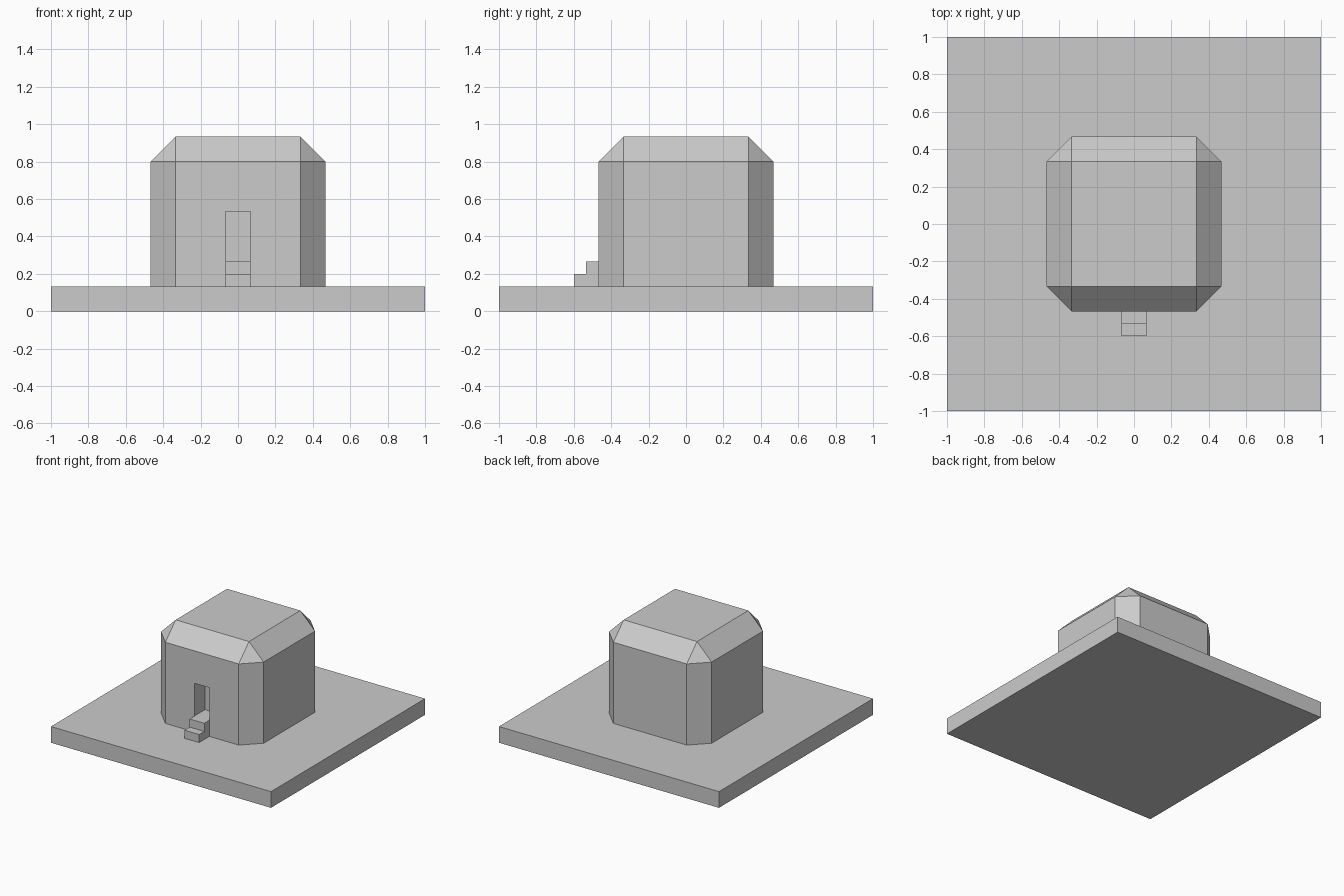
import bpy
import bmesh

cube = bpy.data.objects.get("Cube")
if cube:
    bpy.data.objects.remove(cube, do_unlink=True)

U = 1 / 15          # grid unit shared by all parts
WALL = 7 * U        # outer wall distance
INNER = 5 * U       # where the chamfers start
GROUND = 2 * U
DOOR = U            # half width of doorway and steps

stone = bpy.data.materials.new("light grey stone")
stone.use_nodes = True
grey = (0.6, 0.6, 0.6, 1)
stone.diffuse_color = grey
stone.node_tree.nodes["Principled BSDF"].inputs["Base Color"].default_value = grey


def make_object(name, bm):
    bmesh.ops.recalc_face_normals(bm, faces=bm.faces)
    mesh = bpy.data.meshes.new(name)
    bm.to_mesh(mesh)
    bm.free()
    mesh.materials.append(stone)
    obj = bpy.data.objects.new(name, mesh)
    bpy.context.collection.objects.link(obj)
    return obj


def box(name, low, high):
    bm = bmesh.new()
    bmesh.ops.create_cube(bm, size=1)
    for v in bm.verts:
        v.co = [h if c > 0 else l for c, l, h in zip(v.co, low, high)]
    return make_object(name, bm)


# Ground slab
box("ground_slab", (-1, -1, 0), (1, 1, GROUND))

# Chamfered building: octagonal walls closing to a square flat roof
bm = bmesh.new()
for sx in (-1, 1):
    for sy in (-1, 1):
        for z in (GROUND, 12 * U):
            bm.verts.new((sx * WALL, sy * INNER, z))
            bm.verts.new((sx * INNER, sy * WALL, z))
        bm.verts.new((sx * INNER, sy * INNER, 14 * U))
bmesh.ops.convex_hull(bm, input=bm.verts)
bmesh.ops.dissolve_limit(bm, angle_limit=0.02, verts=bm.verts, edges=bm.edges)
building = make_object("building", bm)

# Doorway recess cut into the front wall
cutter = box("doorway_cutter", (-DOOR, -WALL - U, 4 * U), (DOOR, -INNER, 8 * U))
cutter.hide_render = True
cutter.hide_viewport = True
cutter.display_type = 'WIRE'
cut = building.modifiers.new("doorway", 'BOOLEAN')
cut.operation = 'DIFFERENCE'
cut.solver = 'EXACT'
cut.object = cutter

# Two front steps as one extruded profile
profile = [(-9, 2), (-9, 3), (-8, 3), (-8, 4), (-7, 4), (-7, 2)]
bm = bmesh.new()
side = bm.faces.new([bm.verts.new((-DOOR, y * U, z * U)) for y, z in profile])
extruded = bmesh.ops.extrude_face_region(bm, geom=[side], use_keep_orig=True)
moved = [g for g in extruded["geom"] if isinstance(g, bmesh.types.BMVert)]
bmesh.ops.translate(bm, verts=moved, vec=(2 * DOOR, 0, 0))
make_object("front_steps", bm)
